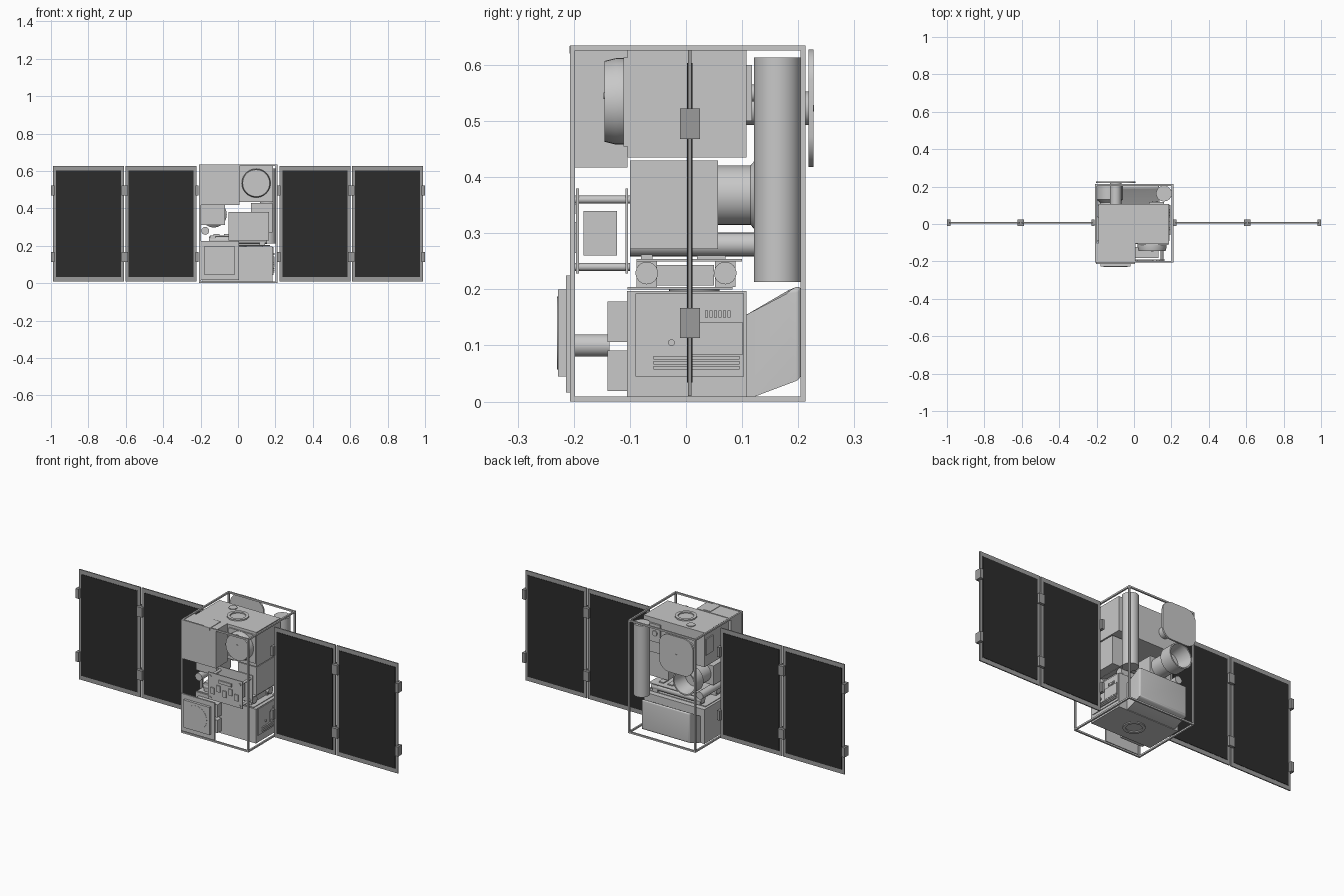
import bpy, bmesh, math
from mathutils import Matrix, Vector

if "Cube" in bpy.data.objects:
    bpy.data.objects.remove(bpy.data.objects["Cube"])

def mat(name, v):
    m = bpy.data.materials.new(name)
    m.diffuse_color = (v, v, v, 1)
    m.use_nodes = True
    m.node_tree.nodes["Principled BSDF"].inputs["Base Color"].default_value = m.diffuse_color
    return m

BODY = mat("light grey", 0.58)
TRIM = mat("mid grey", 0.33)
DARK = mat("solar cell dark", 0.025)

def finish(bm, name, m, smooth=False):
    bmesh.ops.recalc_face_normals(bm, faces=bm.faces)
    me = bpy.data.meshes.new(name)
    bm.to_mesh(me)
    bm.free()
    me.materials.append(m)
    o = bpy.data.objects.new(name, me)
    bpy.context.collection.objects.link(o)
    if smooth:
        bpy.ops.object.select_all(action='DESELECT')
        o.select_set(True)
        bpy.context.view_layer.objects.active = o
        bpy.ops.object.shade_smooth_by_angle(angle=math.radians(35))
    return o

def box(name, x0, x1, y0, y1, z0, z1, m=BODY, bevel=0):
    bm = bmesh.new()
    bmesh.ops.create_cube(bm, size=1)
    bmesh.ops.scale(bm, vec=(x1 - x0, y1 - y0, z1 - z0), verts=bm.verts)
    bmesh.ops.translate(bm, vec=((x0 + x1) / 2, (y0 + y1) / 2, (z0 + z1) / 2), verts=bm.verts)
    if bevel:
        bmesh.ops.bevel(bm, geom=bm.edges[:], offset=bevel, segments=3, affect='EDGES', profile=0.5)
    return finish(bm, name, m, bevel > 0)

def place(bm, axis, loc):
    # turn local z onto the wanted axis, then move
    rot = Vector((0, 0, 1)).rotation_difference(Vector(axis)).to_matrix().to_4x4()
    bmesh.ops.transform(bm, matrix=Matrix.Translation(loc) @ rot, verts=bm.verts)

def lathe(name, profile, axis, loc, m=BODY, n=40):
    # profile of (radius, height) turned round the axis
    bm = bmesh.new()
    vs = [bm.verts.new((r, 0, h)) for r, h in profile]
    es = [bm.edges.new(p) for p in zip(vs, vs[1:])]
    bmesh.ops.spin(bm, geom=vs + es, axis=(0, 0, 1), cent=(0, 0, 0), steps=n, angle=2 * math.pi)
    bmesh.ops.remove_doubles(bm, verts=bm.verts, dist=1e-5)
    place(bm, axis, loc)
    return finish(bm, name, m, True)

def cyl(name, r, length, axis, loc, m=BODY, n=40):
    return lathe(name, [(0, 0), (r, 0), (r, length), (0, length)], axis, loc, m, n)

X, Y, Z = (1, 0, 0), (0, 1, 0), (0, 0, 1)

# outer frame: twelve bars
fx, fy, fz, t = (-0.208, 0.21), (-0.207, 0.213), (0.0, 0.635), 0.009
ends = lambda p: ((p[0], p[0] + t), (p[1] - t, p[1]))
for a in ends(fx):
    for b in ends(fy):
        box("frame_post", *a, *b, *fz)
    for c in ends(fz):
        box("frame_side_rail", *a, *fy, *c)
for b in ends(fy):
    for c in ends(fz):
        box("frame_cross_rail", *fx, *b, *c)

# folding solar wings, mirrored by sign
for s in (-1, 1):
    for a, b in ((0.222, 0.602), (0.609, 0.99)):
        x0, x1 = sorted((s * a, s * b))
        box("solar_panel", x0, x1, 0.004, 0.01, 0.01, 0.627, TRIM)
        box("solar_cells", x0 + 0.016, x1 - 0.016, 0.002, 0.012, 0.034, 0.603, DARK)
    for a, b in ((0.21, 0.226), (0.588, 0.623), (0.981, 1.0)):
        x0, x1 = sorted((s * a, s * b))
        for z in (0.14, 0.495):
            box("wing_hinge", x0, x1, -0.011, 0.008, z - 0.027, z + 0.027, TRIM)
            box("wing_hinge", x0, x1, 0.008, 0.025, z - 0.027, z + 0.027, TRIM)

# main equipment bays
box("upper_bay", -0.19, 0.187, -0.104, 0.108, 0.435, 0.628)
box("lower_bay", -0.19, 0.185, -0.105, 0.108, 0.005, 0.197)
box("upper_front_box", -0.205, 0.008, -0.206, -0.104, 0.417, 0.631)
box("upper_front_latch", -0.075, -0.03, -0.208, -0.11, 0.62, 0.634)

# docking rings, top and bottom
ring = [(0.04, 0), (0.056, 0), (0.056, 0.008), (0.04, 0.008), (0.04, 0)]
lathe("top_ring", ring, Z, (0, 0, 0.627))
lathe("bottom_ring", ring, Z, (0, 0, 0))
cyl("top_port", 0.022, 0.004, Z, (-0.08, 0.07, 0.628))

# front sensor dish on the upper bay
box("sensor_plate", 0.02, 0.185, -0.111, -0.104, 0.455, 0.613)
lathe("sensor_dish", [(0, 0), (0.077, 0), (0.077, 0.014), (0.072, 0.034), (0, 0.034)],
      (0, -1, 0), (0.097, -0.111, 0.535))
cyl("sensor_cap", 0.006, 0.002, (0, -1, 0), (0.097, -0.145, 0.545))

# patch antenna on the lower front
box("antenna_plate", -0.203, 0.005, -0.214, -0.205, 0.016, 0.225)
box("antenna_patch", -0.18, -0.018, -0.228, -0.214, 0.045, 0.2)
cyl("antenna_disc", 0.065, 0.003, (0, -1, 0), (-0.099, -0.2265, 0.122))
for z0, z1 in ((0.019, 0.091), (0.106, 0.178)):
    box("antenna_electronics", -0.17, -0.03, -0.14, -0.105, z0, z1)
cyl("antenna_stem", 0.02, 0.07, Y, (-0.1, -0.206, 0.1))

# side circuit panel with parts
box("side_circuit_panel", 0.185, 0.189, -0.09, 0.103, 0.045, 0.193)
box("side_module", 0.189, 0.195, 0.01, 0.101, 0.083, 0.142)
for z in (0.06, 0.069, 0.078):
    box("side_connector", 0.189, 0.196, -0.058, 0.095, z - 0.003, z + 0.003)
for i in range(6):
    box("side_chip", 0.189, 0.194, 0.034 + i * 0.008, 0.039 + i * 0.008, 0.15, 0.162)
cyl("side_button", 0.006, 0.005, X, (0.189, -0.026, 0.105))

# rear fuel tank: slanted profile pulled along x
bm = bmesh.new()
prof = [(0.108, 0.155), (0.187, 0.201), (0.205, 0.207), (0.205, 0.04), (0.12, 0.008), (0.108, 0.008)]
f = bm.faces.new([bm.verts.new((-0.165, y, z)) for y, z in prof])
r = bmesh.ops.extrude_face_region(bm, geom=[f])
bmesh.ops.translate(bm, vec=(0.3, 0, 0), verts=[v for v in r["geom"] if isinstance(v, bmesh.types.BMVert)])
ed = [e for e in bm.edges if all(v.co.y > 0.18 for v in e.verts)]
bmesh.ops.bevel(bm, geom=ed, offset=0.014, segments=4, affect='EDGES', profile=0.5, clamp_overlap=True)
finish(bm, "rear_tank", BODY, True)

# tall propellant cylinder in the rear corner
cyl("tall_cylinder", 0.042, 0.4, Z, (0.16, 0.163, 0.213))

# rear dish plate: rounded square
bm = bmesh.new()
vs = []
for k in range(32):
    a = 2 * math.pi * (k + 0.5) / 32
    c, s = math.cos(a), math.sin(a)
    vs.append(bm.verts.new((-0.098 + math.copysign(0.045, c) + 0.06 * c, 0.218,
                            0.523 + math.copysign(0.045, s) + 0.06 * s)))
f = bm.faces.new(vs)
r = bmesh.ops.extrude_face_region(bm, geom=[f])
bmesh.ops.translate(bm, vec=(0, 0.009, 0), verts=[v for v in r["geom"] if isinstance(v, bmesh.types.BMVert)])
finish(bm, "rear_dish", BODY, True)
cyl("rear_dish_mount", 0.03, 0.112, Y, (-0.098, 0.107, 0.523))
cyl("rear_dish_stud", 0.006, 0.002, Y, (-0.098, 0.2265, 0.523))
box("rear_plate", 0.08, 0.16, 0.108, 0.118, 0.5, 0.6)
cyl("rear_plate_port", 0.015, 0.006, Y, (0.11, 0.118, 0.55))
box("left_plate", -0.196, -0.19, 0.035, 0.1, 0.5, 0.59)

# camera facing the rear
box("camera_body", -0.198, -0.07, -0.09, 0.04, 0.31, 0.418)
lathe("camera_lens", [(0, 0), (0.053, 0), (0.053, 0.075), (0.07, 0.09), (0.07, 0.162),
                      (0.063, 0.162), (0.05, 0.08), (0, 0.08)], Y, (-0.13, 0.04, 0.368))

# right hand battery box
box("battery_box", 0.07, 0.185, -0.1, 0.057, 0.272, 0.43)

# front electronics stack
for x in (-0.035, 0.15):
    for z in (0.24, 0.36):
        cyl("stack_rod", 0.007, 0.1, Y, (x, -0.2, z), n=12)
for y in (-0.196, -0.108):
    box("stack_board", -0.05, 0.165, y, y + 0.005, 0.228, 0.38)
box("stack_module", -0.02, 0.13, -0.183, -0.123, 0.26, 0.34)
for i in range(5):
    x = -0.03 + i * 0.037
    box("stack_chip", x, x + 0.022, -0.202, -0.196, 0.265 + 0.02 * (i % 2), 0.3 + 0.02 * (i % 2))
box("stack_connector", 0.02, 0.1, -0.203, -0.196, 0.335, 0.352)

# mid deck with magnetic rods and boards
box("mid_deck", -0.18, 0.17, -0.104, 0.083, 0.2, 0.204)
cyl("deck_bearing", 0.045, 0.004, Z, (0, 0.015, 0.1965), TRIM)
for y in (-0.07, 0.07):
    cyl("deck_rod", 0.02, 0.31, X, (-0.155, y, 0.229), n=24)
    for x in (-0.15, 0.115):
        box("rod_clamp", x, x + 0.03, y - 0.018, y + 0.018, 0.204, 0.25)
box("deck_module", -0.12, 0.14, -0.052, 0.05, 0.207, 0.243)
box("deck_board", -0.15, 0.16, -0.088, 0.1, 0.25, 0.254)
for i in range(5):
    x = -0.13 + i * 0.055
    box("deck_chip", x, x + 0.03, -0.08, -0.06, 0.254, 0.262)
    box("deck_chip", x, x + 0.03, 0.02, 0.07, 0.254, 0.26)
cyl("side_rod", 0.021, 0.23, Y, (-0.175, -0.1, 0.28), n=24)
